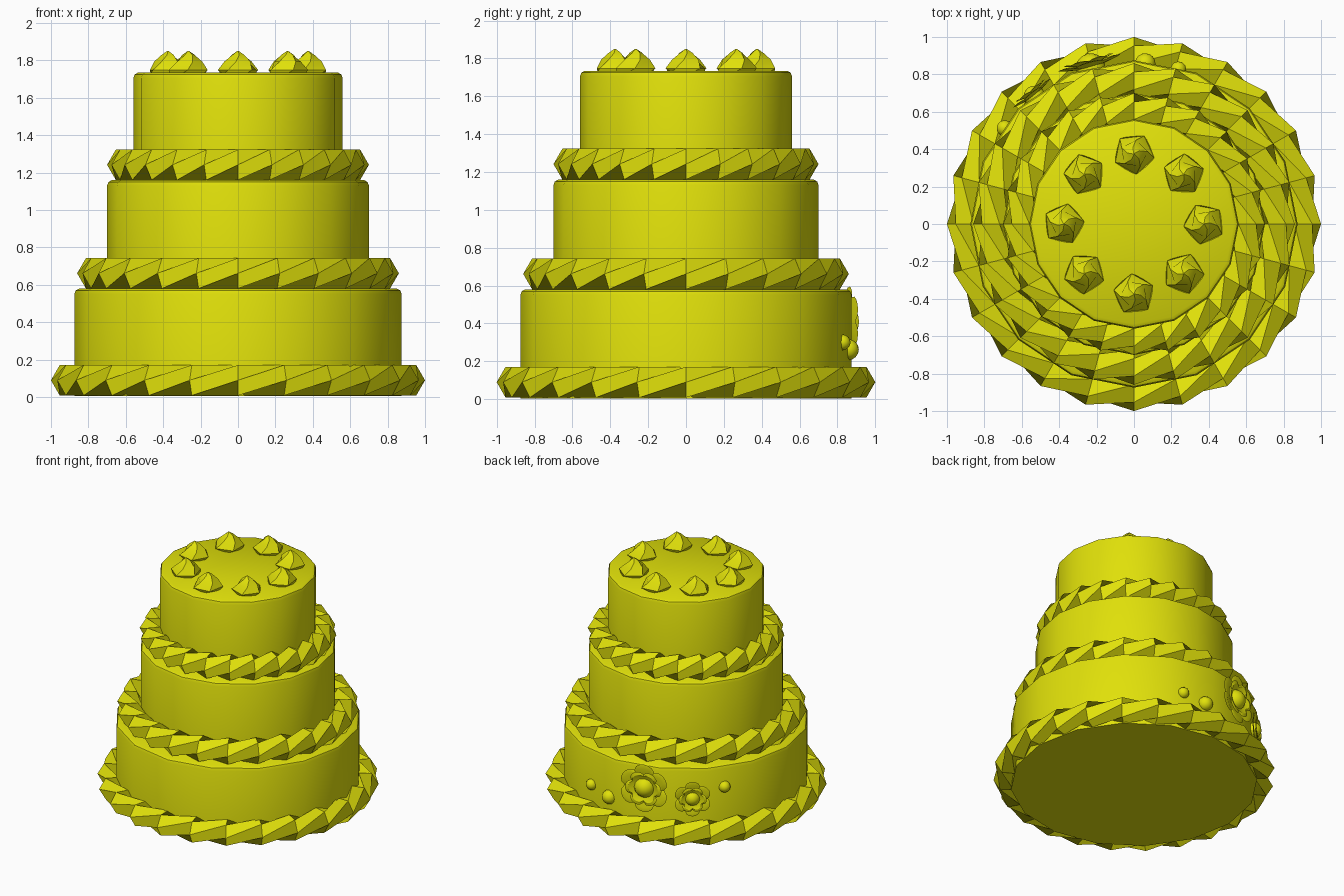
import bpy, bmesh, math
from mathutils import Matrix, Vector

if "Cube" in bpy.data.objects:
    bpy.data.objects.remove(bpy.data.objects["Cube"])

icing = bpy.data.materials.new("yellow_icing")
icing.diffuse_color = (0.75, 0.75, 0.003, 1)
icing.use_nodes = True
icing.node_tree.nodes["Principled BSDF"].inputs["Base Color"].default_value = icing.diffuse_color


def finish(name, bm, matrix=None, angle=30):
    bmesh.ops.recalc_face_normals(bm, faces=bm.faces)
    me = bpy.data.meshes.new(name)
    bm.to_mesh(me)
    bm.free()
    me.materials.append(icing)
    ob = bpy.data.objects.new(name, me)
    bpy.context.collection.objects.link(ob)
    if matrix is not None:
        ob.matrix_world = matrix
    bpy.ops.object.select_all(action='DESELECT')
    ob.select_set(True)
    bpy.context.view_layer.objects.active = ob
    bpy.ops.object.shade_smooth_by_angle(angle=math.radians(angle))
    return ob


def bridge(bm, a, b):
    n = len(a)
    for i in range(n):
        bm.faces.new((a[i], a[(i + 1) % n], b[(i + 1) % n], b[i]))


def lathe(profile, sides, twist=0.0):
    """Capped stack of rings (radius, z), each ring turned by twist."""
    bm = bmesh.new()
    rings = []
    for k, (r, z) in enumerate(profile):
        rings.append([bm.verts.new((r * math.cos(math.tau * i / sides + k * twist),
                                    r * math.sin(math.tau * i / sides + k * twist), z))
                      for i in range(sides)])
    for a, b in zip(rings, rings[1:]):
        bridge(bm, a, b)
    bm.faces.new(rings[0])
    bm.faces.new(rings[-1])
    return bm


def rope(name, major, z, tube=0.094, segs=24, sides=6):
    """Twisted hexagonal ring: every segment turns by one side."""
    bm = bmesh.new()
    grid = []
    for i in range(segs):
        t = math.tau * i / segs
        ring = []
        for j in range(sides):
            r = major + tube * math.cos(math.tau * j / sides)
            ring.append(bm.verts.new((r * math.cos(t), r * math.sin(t),
                                      z + tube * math.sin(math.tau * j / sides))))
        grid.append(ring)
    for i in range(segs):
        a, b = grid[i], grid[(i + 1) % segs]
        for j in range(sides):
            bm.faces.new((a[j], b[(j + 1) % sides], b[(j + 2) % sides], a[(j + 1) % sides]))
    finish(name, bm)


# Three cake tiers, each with a twisted icing rope at its foot
for name, radius, z0, z1, outer in (("bottom", 0.875, 0.005, 0.58, 1.0),
                                    ("middle", 0.70, 0.57, 1.16, 0.86),
                                    ("top", 0.56, 1.15, 1.735, 0.70)):
    finish(name + "_tier", lathe([(radius, z0), (radius, z1 - 0.03), (radius - 0.007, z1 - 0.01),
                                  (radius - 0.025, z1)], 16), angle=40)
    rope(name + "_rope", outer - 0.094, (0.09 if z0 < 0.1 else z0 + 0.092))

# Ring of eight piped swirls on the top
for k in range(8):
    a = math.tau * k / 8
    bm = lathe([(0.10, -0.005), (0.11, 0.015), (0.075, 0.06), (0.035, 0.096), (0.003, 0.118)],
               5, math.radians(20))
    finish("icing_swirl", bm, Matrix.Translation((0.375 * math.cos(a), 0.375 * math.sin(a), 1.733))
           @ Matrix.Rotation(a + 0.4, 4, 'Z'))


def on_side(azimuth, z, radius):
    """Frame on the bottom tier's wall with local z pointing outward."""
    a = math.radians(azimuth)
    out = Vector((math.cos(a), math.sin(a), 0))
    return Matrix.Translation(out * radius + Vector((0, 0, z))) @ out.to_track_quat('Z', 'Y').to_matrix().to_4x4()


def pearl(name, azimuth, z, radius, dist=0.86):
    bm = bmesh.new()
    bmesh.ops.create_uvsphere(bm, u_segments=12, v_segments=8, radius=radius)
    finish(name, bm, on_side(azimuth, z, dist), 60)


def flower(name, azimuth, z, size):
    """Two lobed, cupped layers of petals around a round centre."""
    for layer, (scale, lift) in enumerate(((1.0, 0.0), (0.74, 0.014))):
        bm = bmesh.new()
        n, rings = 36, []
        for f, h in ((0.1, 0.0), (0.5, 0.03), (0.82, 0.15), (1.0, 0.13), (0.8, 0.09), (0.1, -0.06)):
            ring = []
            for i in range(n):
                t = math.tau * i / n
                lobe = abs(math.sin(3 * t + layer * math.pi / 2)) ** 0.6
                r = size * scale * f * (1 - 0.2 * f * (1 - lobe))
                ring.append(bm.verts.new((r * math.cos(t), r * math.sin(t),
                                          lift + size * h * (0.6 + 0.4 * lobe))))
            rings.append(ring)
        for a, b in zip(rings, rings[1:]):
            bridge(bm, a, b)
        bm.faces.new(rings[0])
        bm.faces.new(rings[-1])
        finish(name + "_petals", bm, on_side(azimuth, z, 0.872))
    pearl(name + "_centre", azimuth, z, size * 0.43, 0.865)


# Flowers and pearls on the back of the bottom tier
flower("large_flower", 105.5, 0.41, 0.185)
flower("small_flower", 128, 0.345, 0.135)
pearl("pearl", 74, 0.30, 0.042)
pearl("pearl", 86, 0.262, 0.055)
pearl("pearl", 143.5, 0.41, 0.043)
